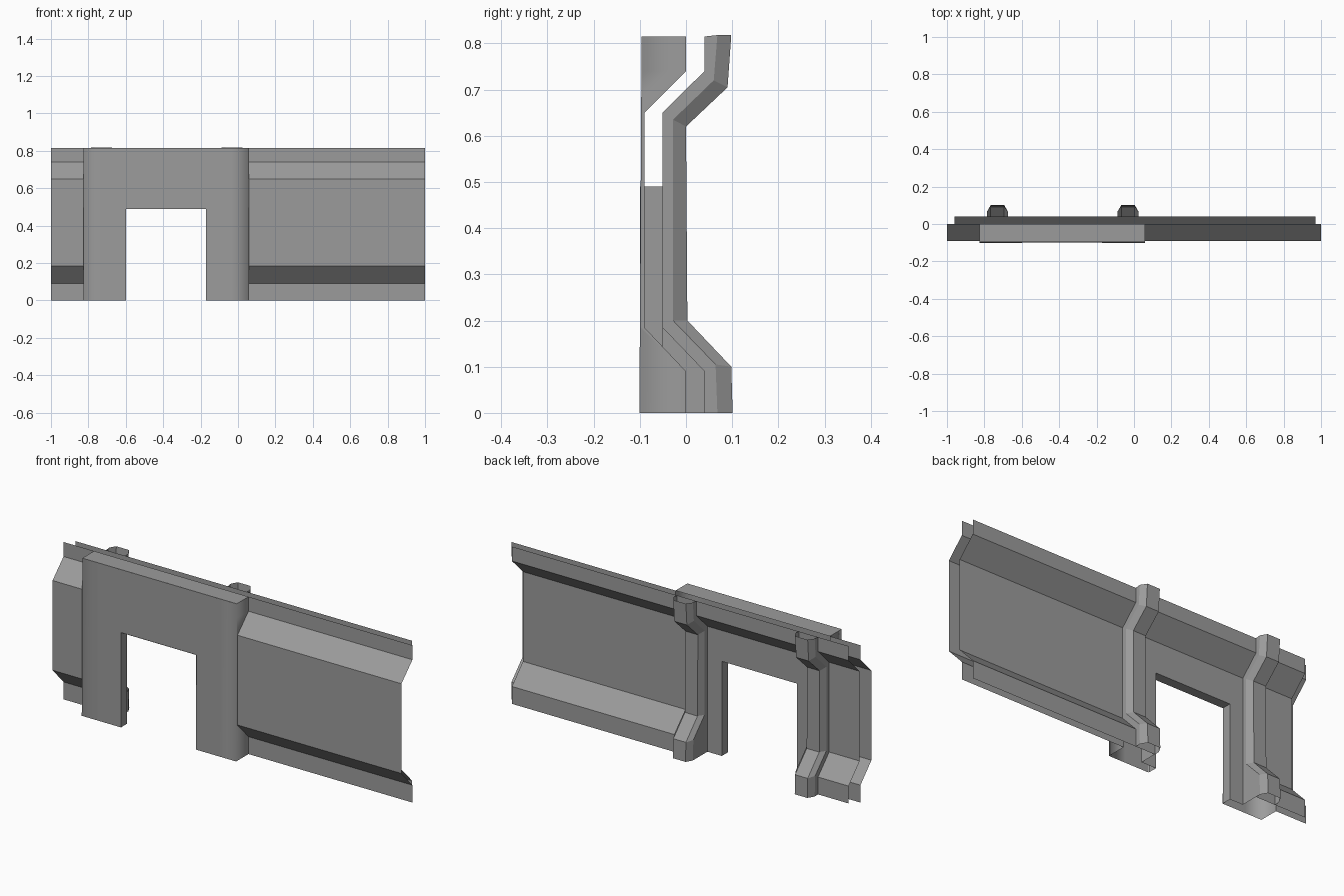
import bpy

if "Cube" in bpy.data.objects:
    bpy.data.objects.remove(bpy.data.objects["Cube"])

FRONT = [(0, 0), (0, .09), (-.09, .185), (-.09, .65), (0, .74), (0, .815)]
BACK = [(.04, 0), (.04, .09), (-.051, .185), (-.051, .65), (.04, .74), (.04, .815)]
RIB_MID = [(.068, 0), (.064, .105), (-.028, .2), (-.028, .635), (.06, .72), (.068, .818)]
RIB_OUT = [(.101, 0), (.098, .1), (.003, .2), (0, .62), (.09, .705), (.098, .818)]
DOOR_L, DOOR_R, DOOR_TOP = -.6, -.17, .49
FRAME_L, FRAME_R = -.825, .06

grey = bpy.data.materials.new("dark_grey")
grey.diffuse_color = (.33, .33, .33, 1)
grey.use_nodes = True
grey.node_tree.nodes["Principled BSDF"].inputs["Base Color"].default_value = grey.diffuse_color


def mesh_object(name, verts, faces):
    mesh = bpy.data.meshes.new(name)
    mesh.from_pydata(verts, [], faces)
    mesh.validate()
    mesh.materials.append(grey)
    obj = bpy.data.objects.new(name, mesh)
    bpy.context.collection.objects.link(obj)
    return obj


def loft(name, rails):
    """Join neighbouring rails of equal length with quads."""
    n = len(rails[0])
    verts = [p for rail in rails for p in rail]
    faces = [(r * n + i, (r + 1) * n + i, (r + 1) * n + i + 1, r * n + i + 1)
             for r in range(len(rails) - 1) for i in range(n - 1)]
    return mesh_object(name, verts, faces)


def rail(x, profile):
    return [(x, y, z) for y, z in profile]


def sheet(name, x0, x1, profile):
    return loft(name, [rail(x0, profile), rail(x1, profile)])


def plate(name, points):
    return mesh_object(name, points, [tuple(range(len(points)))])


def frame_face(heights):
    """Slightly leaning front plane of the door frame."""
    return [(-.101 + .006 * z, z) for z in heights]


# Bent front skins either side of the door frame
sheet("front_skin_left", -1, FRAME_L, FRONT)
sheet("front_skin_right", FRAME_R, 1, FRONT)

# Bent back skins, and the flat-bottomed piece around the doorway
RIBS = (-.73, -.032)
INNER_L, INNER_R = RIBS[0] + .055, RIBS[1] - .055
sheet("back_skin_left", -.96, INNER_L, BACK)
sheet("back_skin_right", INNER_R, .97, BACK)
sheet("back_skin_over_door", INNER_L, INNER_R, [(-.051, DOOR_TOP)] + BACK[3:])
for side, x0, x1 in (("left", INNER_L, DOOR_L), ("right", DOOR_R, INNER_R)):
    sheet("back_jamb_strip_" + side, x0, x1, [(-.051, 0), (-.051, DOOR_TOP)])

# Door frame: lintel, top, and pillars with softly shaded outer corners
sheet("door_frame_lintel", DOOR_L, DOOR_R, frame_face((DOOR_TOP, .815)))
sheet("door_frame_top", FRAME_L, FRAME_R, [(-.096, .815), (0, .815)])
FACE = frame_face([z for _, z in FRONT])
for side, outer, middle, door in (("left", FRAME_L, RIBS[0], DOOR_L),
                                  ("right", FRAME_R, RIBS[1], DOOR_R)):
    pillar = loft("door_frame_pillar_" + side, [
        rail(outer, FRONT), rail(outer, FACE), rail(middle, FACE), rail(door, FACE)])
    for face in pillar.data.polygons:
        face.use_smooth = True

# Doorway lining between the front frame and the back skin
path = [(DOOR_L, 0), (DOOR_L, DOOR_TOP), (DOOR_R, DOOR_TOP), (DOOR_R, 0)]
loft("doorway_lining", [[(x, y, z) for x, z in path] for y in (-.1, -.051)])

# Hollow chamfered back ribs with closed cheeks beside the doorway
for side, cx, cheek_x in (("left", RIBS[0], INNER_L), ("right", RIBS[1], INNER_R)):
    loft("back_rib_" + side, [
        rail(cx - .055, BACK), rail(cx - .055, RIB_MID), rail(cx - .036, RIB_OUT),
        rail(cx + .036, RIB_OUT), rail(cx + .055, RIB_MID), rail(cx + .055, BACK)])
    plate("rib_cheek_" + side, rail(cheek_x, [(-.051, 0)] + BACK[:3]))
